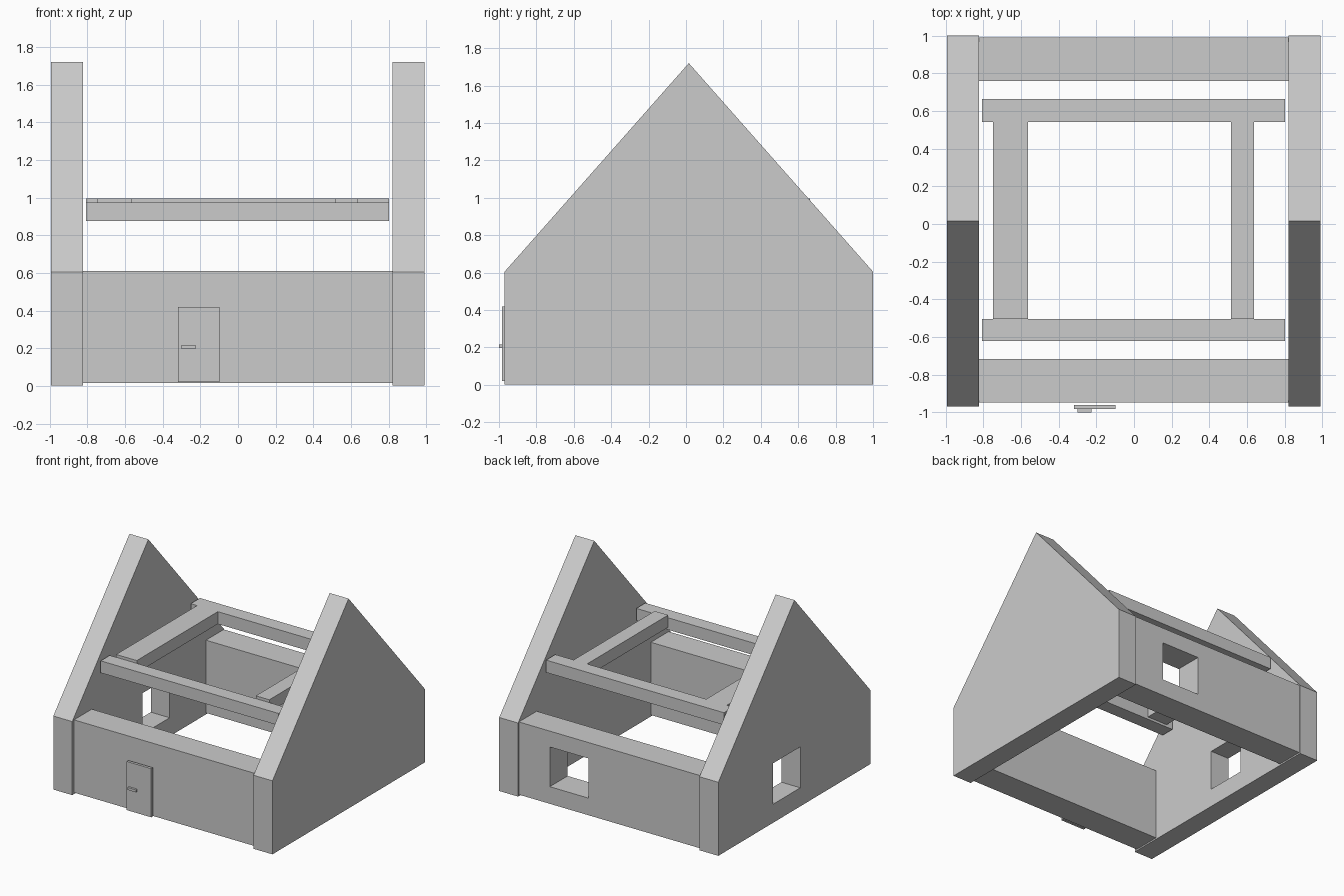
import bpy, bmesh

if "Cube" in bpy.data.objects:
    bpy.data.objects.remove(bpy.data.objects["Cube"])

mat = bpy.data.materials.new("plain_grey")
mat.diffuse_color = (0.6, 0.6, 0.6, 1)
mat.use_nodes = True
mat.node_tree.nodes["Principled BSDF"].inputs["Base Color"].default_value = mat.diffuse_color


def prism(name, profile, x0, x1):
    """Extrude a (y, z) profile along x."""
    bm = bmesh.new()
    face = bm.faces.new([bm.verts.new((x0, y, z)) for y, z in profile])
    ext = bmesh.ops.extrude_face_region(bm, geom=[face])
    verts = [g for g in ext["geom"] if isinstance(g, bmesh.types.BMVert)]
    bmesh.ops.translate(bm, verts=verts, vec=(x1 - x0, 0, 0))
    bmesh.ops.recalc_face_normals(bm, faces=bm.faces)
    mesh = bpy.data.meshes.new(name)
    bm.to_mesh(mesh)
    bm.free()
    mesh.materials.append(mat)
    ob = bpy.data.objects.new(name, mesh)
    bpy.context.collection.objects.link(ob)
    return ob


def box(name, x, y, z):
    return prism(name, [(y[0], z[0]), (y[1], z[0]), (y[1], z[1]), (y[0], z[1])], *x)


def cut_window(ob, x, y, z):
    cutter = box("window_cutter", x, y, z)
    cutter.hide_render = True
    mod = ob.modifiers.new("window", 'BOOLEAN')
    mod.operation = 'DIFFERENCE'
    mod.solver = 'EXACT'
    mod.object = cutter
    bpy.context.view_layer.objects.active = ob
    bpy.ops.object.modifier_apply(modifier=mod.name)
    bpy.data.objects.remove(cutter)


# Gable walls; the left one has a window
gable = [(-0.97, 0.003), (1.0, 0.003), (1.0, 0.605), (0.015, 1.72), (-0.97, 0.605)]
left = prism("left_gable", gable, -0.993, -0.822)
prism("right_gable", gable, 0.82, 0.991)
cut_window(left, (-1.1, -0.7), (-0.06, 0.29), (0.155, 0.49))

# Low front and back walls; the back one has a window
box("front_wall", (-0.822, 0.82), (-0.947, -0.717), (0.015, 0.61))
back = box("back_wall", (-0.822, 0.82), (0.76, 0.99), (0.015, 0.61))
cut_window(back, (0.19, 0.54), (0.6, 1.1), (0.155, 0.48))

# Roof frame beams
box("front_beam", (-0.808, 0.803), (-0.622, -0.505), (0.875, 0.973))
box("back_beam", (-0.808, 0.803), (0.543, 0.663), (0.895, 0.996))
box("left_beam", (-0.75, -0.563), (-0.505, 0.543), (0.895, 0.996))
box("right_beam", (0.515, 0.637), (-0.505, 0.543), (0.895, 0.996))

# Door and handle
box("door", (-0.32, -0.098), (-0.983, -0.961), (0.02, 0.418))
box("door_handle", (-0.3, -0.225), (-1.0, -0.983), (0.197, 0.217))
